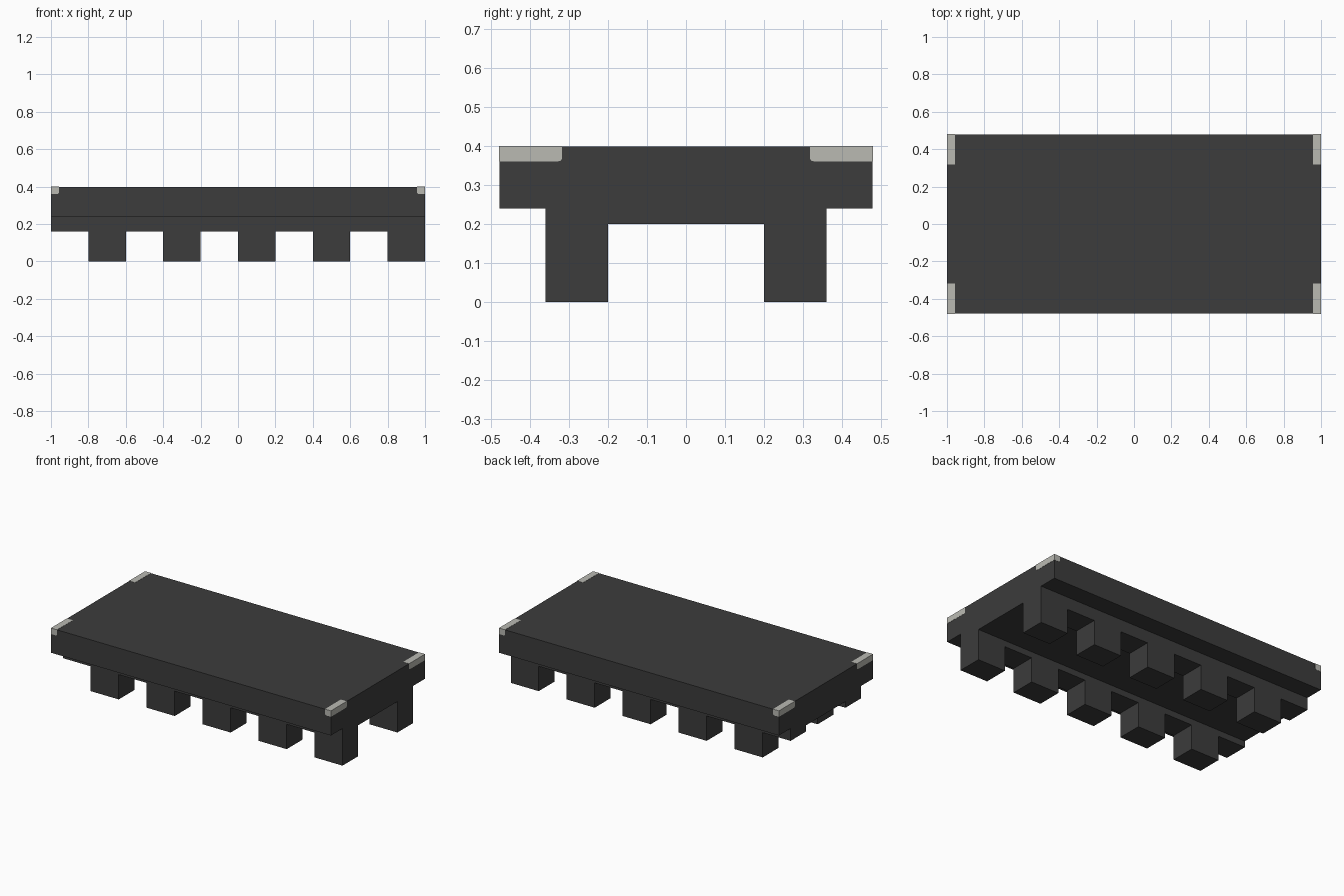
import bpy
import bmesh

cube = bpy.data.objects.get("Cube")
if cube:
    bpy.data.objects.remove(cube, do_unlink=True)

E = 0.001            # corner caps stand this far proud of the slab
HX, HY, TOP = 1.0, 0.48, 0.4


def material(name, rgb):
    m = bpy.data.materials.new(name)
    m.use_nodes = True
    color = (*rgb, 1.0)
    m.diffuse_color = color
    m.node_tree.nodes["Principled BSDF"].inputs["Base Color"].default_value = color
    return m


dark = material("dark grey", (0.045, 0.045, 0.045))
light = material("light warm grey", (0.49, 0.49, 0.45))


def finish(name, bm, mat):
    bmesh.ops.recalc_face_normals(bm, faces=bm.faces)
    mesh = bpy.data.meshes.new(name)
    bm.to_mesh(mesh)
    bm.free()
    mesh.materials.append(mat)
    ob = bpy.data.objects.new(name, mesh)
    bpy.context.collection.objects.link(ob)
    return ob


def box(bm, lo, hi):
    verts = bmesh.ops.create_cube(bm, size=1)["verts"]
    for v in verts:
        v.co = [(a + b) / 2 + c * (b - a) for a, b, c in zip(lo, hi, v.co)]


# Top slab
bm = bmesh.new()
box(bm, (-HX + E, -HY + E, 0.24), (HX - E, HY - E, TOP - E))
finish("top_slab", bm, dark)

# Shallow panel under the slab, between the two racks
bm = bmesh.new()
box(bm, (-HX + E, -0.2, 0.2), (HX - E, 0.2, 0.24))
finish("centre_panel", bm, dark)

# Toothed racks: rail and five square teeth as one extruded profile
profile = [(HX - E, 0.24), (-HX + E, 0.24), (-HX + E, 0.16)]
for i in range(5):
    x0 = -0.8 + 0.4 * i
    x1 = min(x0 + 0.2, HX - E)
    profile += [(x0, 0.16), (x0, 0), (x1, 0)]
    if i < 4:
        profile.append((x1, 0.16))

for name, y0 in (("front_rack", -0.36), ("back_rack", 0.2)):
    bm = bmesh.new()
    face = bm.faces.new([bm.verts.new((x, y0, z)) for x, z in profile])
    ext = bmesh.ops.extrude_face_region(bm, geom=[face])["geom"]
    moved = [g for g in ext if isinstance(g, bmesh.types.BMVert)]
    bmesh.ops.translate(bm, vec=(0, 0.16, 0), verts=moved)
    finish(name, bm, dark)

# Light caps on the four top corners, rounded along their lower inner edges
for side, sx in (("left", 1), ("right", -1)):
    for end, sy in (("front", -1), ("back", 1)):
        bm = bmesh.new()
        box(bm, (0.957, 0.318, 0.361), (HX, HY, TOP))
        edges = []
        for e in bm.edges:
            m = (e.verts[0].co + e.verts[1].co) / 2
            if m.z < 0.362 and (m.x < 0.958 or m.y < 0.319):
                edges.append(e)
        bmesh.ops.bevel(bm, geom=edges, offset=0.009, segments=3,
                        profile=0.5, affect='EDGES')
        bmesh.ops.scale(bm, vec=(sx, sy, 1), verts=bm.verts)
        finish(f"{end}_{side}_corner_cap", bm, light)
